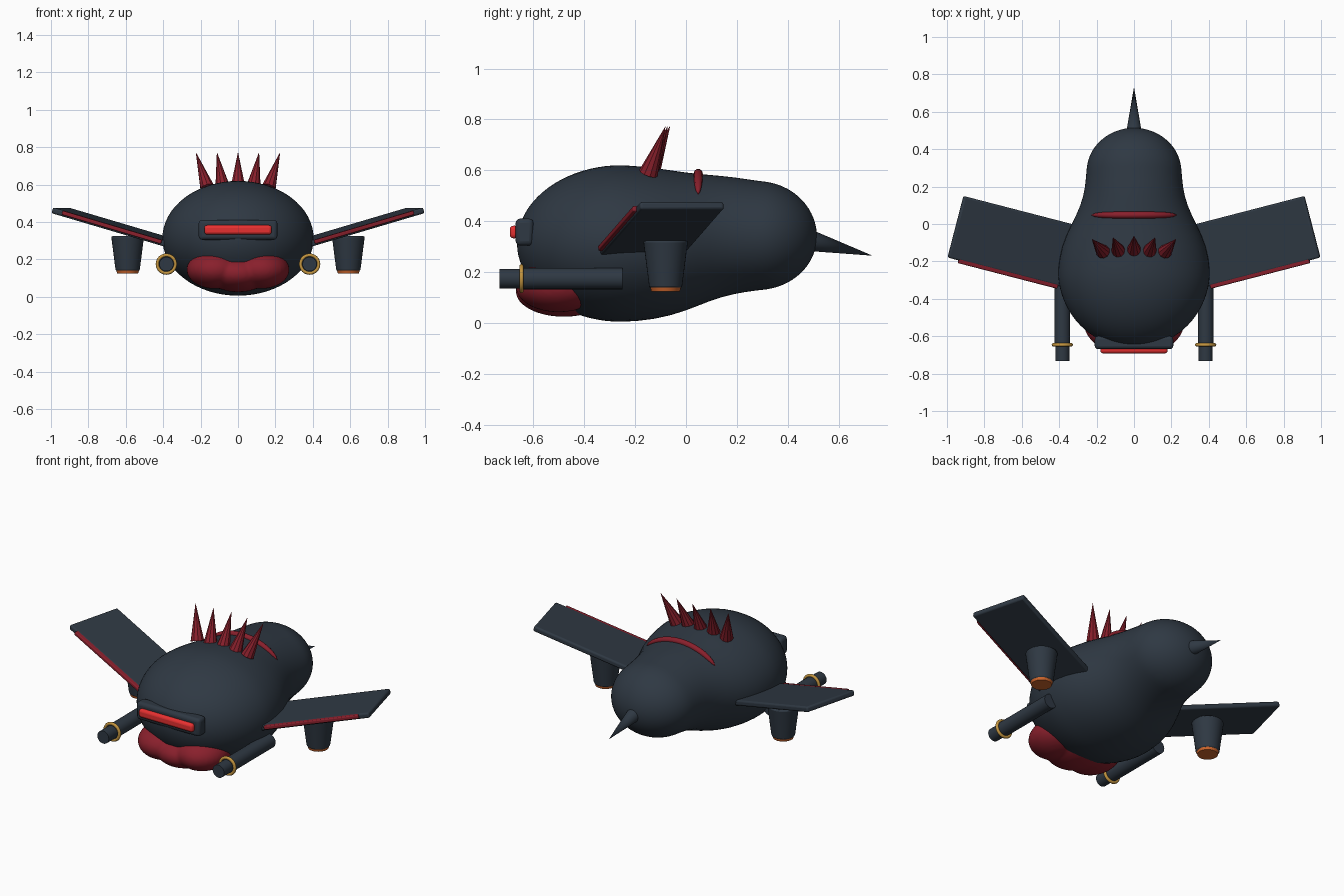
import bpy, bmesh, math
from mathutils import Matrix, Vector

cube = bpy.data.objects.get("Cube")
if cube:
    bpy.data.objects.remove(cube, do_unlink=True)


def material(name, rgb):
    m = bpy.data.materials.new(name)
    m.use_nodes = True
    color = (*rgb, 1)
    m.diffuse_color = color
    m.node_tree.nodes["Principled BSDF"].inputs["Base Color"].default_value = color
    return m


NAVY = material("dark navy", (.028, .04, .056))
RED = material("deep red", (.25, .014, .025))
GLOW = material("bright red", (.8, .03, .03))
GOLD = material("gold", (.55, .3, .05))
ORANGE = material("orange", (.6, .13, .025))


def finish(name, bm, mat, angle=35):
    bmesh.ops.recalc_face_normals(bm, faces=bm.faces)
    mesh = bpy.data.meshes.new(name)
    bm.to_mesh(mesh)
    bm.free()
    ob = bpy.data.objects.new(name, mesh)
    bpy.context.collection.objects.link(ob)
    mesh.materials.append(mat)
    bpy.ops.object.select_all(action='DESELECT')
    ob.select_set(True)
    bpy.context.view_layer.objects.active = ob
    bpy.ops.object.shade_smooth_by_angle(angle=math.radians(angle))
    return ob


def add_bevel(ob, width, segments=3):
    mod = ob.modifiers.new("Bevel", 'BEVEL')
    mod.width, mod.segments = width, segments


def rod(name, a, b, r1, r2, mat, sides=24):
    a, b = Vector(a), Vector(b)
    turn = (b - a).to_track_quat('Z', 'Y').to_matrix().to_4x4()
    bm = bmesh.new()
    bmesh.ops.create_cone(bm, cap_ends=True, segments=sides, radius1=r1, radius2=r2,
                          depth=(b - a).length, matrix=Matrix.Translation((a + b) / 2) @ turn)
    return finish(name, bm, mat)


def box(name, center, size, mat, bevel, turn=Matrix()):
    bm = bmesh.new()
    bmesh.ops.create_cube(bm, size=1, matrix=Matrix.Translation(center) @ turn
                          @ Matrix.Diagonal((*size, 1)))
    ob = finish(name, bm, mat)
    add_bevel(ob, bevel)
    return ob


# Body: elliptical rings (y, half width, top, bottom) lofted from nose to tail
stations = []
for i in range(1, 11):
    t = math.radians(9 * i)
    s = math.sin(t)
    stations.append((-.25 - .415 * math.cos(t), .41 * s, .315 + .309 * s, .315 - .313 * s))
stations += [(-.12, .392, .612, .012), (0, .335, .592, .046),
             (.1, .285, .583, .09), (.19, .263, .575, .115)]
for i in range(9):
    t = math.radians(10 * i)
    s = math.cos(t)
    stations.append((.28 + .235 * math.sin(t), .256 * s, .34 + .22 * s, .34 - .212 * s))
bm = bmesh.new()
SIDES = 32
rings = []
for y, w, top, bottom in stations:
    rings.append([bm.verts.new((w * math.cos(a), y, (top + bottom) / 2 + (top - bottom) / 2 * math.sin(a)))
                  for a in (math.tau * k / SIDES for k in range(SIDES))])
for p, q in zip(rings, rings[1:]):
    for k in range(SIDES):
        n = (k + 1) % SIDES
        bm.faces.new((p[k], p[n], q[n], q[k]))
for ring, pole in ((rings[0], (0, -.665, .315)), (rings[-1], (0, .515, .34))):
    tip = bm.verts.new(pole)
    for k in range(SIDES):
        bm.faces.new((ring[k], ring[(k + 1) % SIDES], tip))
body = finish("body", bm, NAVY, 80)
body.modifiers.new("Subdivision", 'SUBSURF').levels = 1

# Jaw: three lobes fused into one soft shape
bm = bmesh.new()
for center, radii in (((0, -.48, .125), (.17, .19, .1)),
                      ((.125, -.5, .145), (.15, .17, .102)),
                      ((-.125, -.5, .145), (.15, .17, .102))):
    bmesh.ops.create_uvsphere(bm, u_segments=32, v_segments=20, radius=1,
                              matrix=Matrix.Translation(center) @ Matrix.Diagonal((*radii, 1)))
jaw = finish("jaw", bm, RED, 80)
fuse = jaw.modifiers.new("Fuse", 'REMESH')
fuse.mode, fuse.voxel_size, fuse.use_smooth_shade = 'VOXEL', .01, True
soft = jaw.modifiers.new("Soften", 'SMOOTH')
soft.factor, soft.iterations = .5, 8

# Visor
box("visor_frame", (0, -.634, .358), (.42, .07, .106), NAVY, .018)
box("visor_light", (0, -.675, .358), (.36, .034, .05), GLOW, .015)

# Tail spike and head crest
rod("tail_spike", (0, .44, .336), (0, .733, .265), .05, 0, NAVY)
for i in range(-2, 3):
    rod("crest_spike", (.083 * i, -.138 - .005 * abs(i), .598 - .005 * abs(i)),
        (.113 * i, -.062 - .009 * abs(i), .775), .038, 0, RED, 10)

# Tapered back ridge following the body
curve = bpy.data.curves.new("back_ridge", 'CURVE')
curve.dimensions = '3D'
curve.bevel_depth, curve.bevel_resolution = .018, 3
line = curve.splines.new('POLY')
COUNT = 25
line.points.add(COUNT - 1)
for k, p in enumerate(line.points):
    u = 2 * k / (COUNT - 1) - 1
    x = .228 * u
    p.co = (x, .048, .334 + .254 * math.sqrt(1 - (x / .31) ** 2), 1)
    p.radius = max(.05, (1 - u ** 4) ** .5)
line.use_smooth = True
ridge = bpy.data.objects.new("back_ridge", curve)
bpy.context.collection.objects.link(ridge)
curve.materials.append(RED)

for side, label in ((1, "left"), (-1, "right")):
    # Wing, swept forward and raised, with a red leading edge
    turn = (Matrix.Rotation(side * math.radians(14.5), 4, 'Z')
            @ Matrix.Rotation(-side * math.radians(16), 4, 'Y'))
    wing_tip = Vector((side * .953, -.015, .463))

    def on_wing(inward, y, z):
        return wing_tip + turn @ Vector((-side * inward, y, z))

    box(label + "_wing", on_wing(.345, 0, 0), (.69, .34, .032), NAVY, .01, turn)
    box(label + "_wing_edge", on_wing(.345, -.17, .004), (.57, .03, .022), RED, .006, turn)

    # Engine pod under the wing
    x = side * .59
    pod = rod(label + "_engine", (x, -.08, .138), (x, -.08, .325), .064, .088, NAVY, 32)
    add_bevel(pod, .008, 2)
    rod(label + "_engine_glow", (x, -.08, .125), (x, -.08, .145), .056, .062, ORANGE, 32)

    # Cannon with a gold ring
    x = side * .383
    rod(label + "_cannon", (x, -.65, .175), (x, -.25, .175), .042, .042, NAVY)
    rod(label + "_muzzle", (x, -.733, .175), (x, -.64, .175), .038, .038, NAVY)
    bpy.ops.mesh.primitive_torus_add(location=(x, -.646, .175), rotation=(math.pi / 2, 0, 0),
                                     major_radius=.048, minor_radius=.009,
                                     major_segments=32, minor_segments=10)
    ring = bpy.context.object
    ring.name = label + "_cannon_ring"
    ring.data.materials.append(GOLD)
    bpy.ops.object.shade_smooth()
